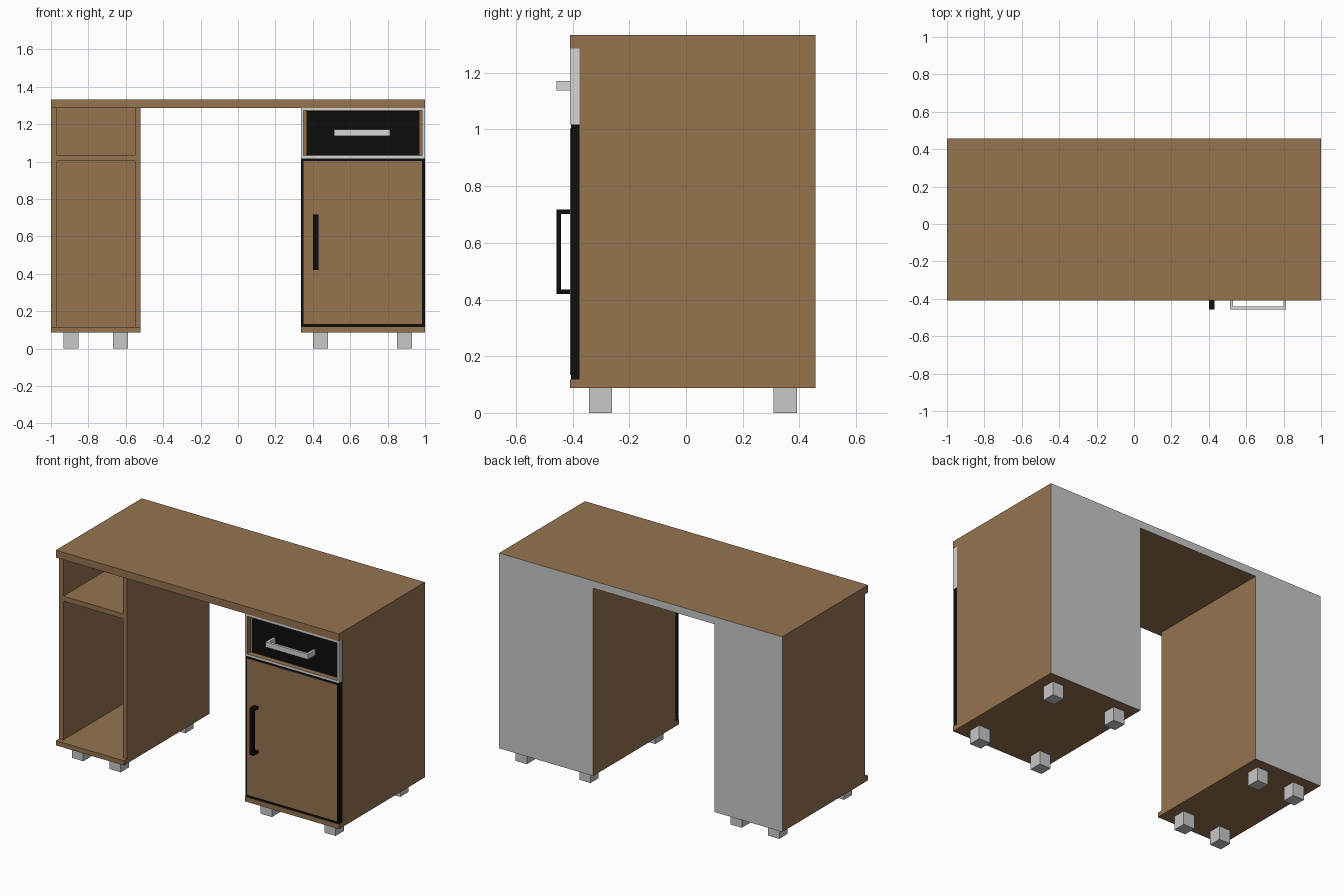
import bpy

if "Cube" in bpy.data.objects:
    bpy.data.objects.remove(bpy.data.objects["Cube"])


def material(name, rgb):
    m = bpy.data.materials.new(name)
    m.diffuse_color = (*rgb, 1)
    m.use_nodes = True
    m.node_tree.nodes["Principled BSDF"].inputs["Base Color"].default_value = m.diffuse_color
    return m


WOOD = material("wood brown", (0.30, 0.172, 0.078))
GREY = material("light grey", (0.58, 0.58, 0.58))
SILVER = material("pale silver", (0.68, 0.68, 0.68))
BLACK = material("black", (0.004, 0.004, 0.004))

FRONT, BODY, BACK = -0.409, -0.376, 0.457
BASE, FLOOR, UNDER, TOP = 0.087, 0.117, 1.286, 1.333
T = 0.03          # board thickness


def box(name, x, y, z, mat, grey_back=False):
    verts = [(a, b, c) for a in x for b in y for c in z]
    faces = [(0, 1, 3, 2), (4, 6, 7, 5), (0, 4, 5, 1),
             (2, 3, 7, 6), (0, 2, 6, 4), (1, 5, 7, 3)]
    me = bpy.data.meshes.new(name)
    me.from_pydata(verts, [], faces)
    me.update()
    me.materials.append(mat)
    if grey_back:
        me.materials.append(GREY)
        for p in me.polygons:
            if p.normal.y > 0.9:
                p.material_index = 1
    ob = bpy.data.objects.new(name, me)
    bpy.context.collection.objects.link(ob)
    return ob


# desktop, with a grey rear edge
box("desktop", (-1, 1), (FRONT, BACK), (UNDER, TOP), WOOD, True)

# two pedestals made of boards, each on four block feet
for side, x0, x1, feet_x in (("left", -1, -0.52, (-0.893, -0.628)),
                             ("right", 0.336, 1, (0.44, 0.89))):
    box(side + "_bottom_board", (x0, x1), (FRONT, BACK), (BASE, FLOOR), WOOD, True)
    box(side + "_outer_board", (x0, x0 + T), (BODY, BACK), (FLOOR, UNDER), WOOD, True)
    box(side + "_inner_board", (x1 - T, x1), (BODY, BACK), (FLOOR, UNDER), WOOD, True)
    box(side + "_back_board", (x0 + T, x1 - T), (BACK - 0.015, BACK), (FLOOR, UNDER), WOOD, True)
    box(side + "_shelf", (x0 + T, x1 - T), (BODY, BACK - 0.015), (1.003, 1.035), WOOD)
    for fx in feet_x:
        for fy in (-0.302, 0.35):
            box(side + "_foot", (fx - 0.04, fx + 0.04), (fy - 0.041, fy + 0.041), (0, BASE), GREY)

# door: black slab with a wooden face plate
DX0, DX1 = 0.336, 0.999
box("door_slab", (DX0, DX1), (FRONT + 0.003, BODY), (FLOOR, 1.018), BLACK)
box("door_face", (DX0 + 0.013, DX1 - 0.014), (FRONT, FRONT + 0.003), (0.133, 1.004), WOOD)

# drawer: silver rim around a recessed black front
box("drawer_front", (DX0 + T, 1 - T), (BODY - 0.004, BODY + 0.012), (1.036, 1.27), BLACK)
z0, z1, r = 1.018, UNDER, 0.014
rim = (FRONT, BODY)
bars = [box("drawer_rim_bottom", (DX0, DX1), rim, (z0, z0 + r), SILVER),
        box("drawer_rim_top", (DX0, DX1), rim, (z1 - r, z1), SILVER),
        box("drawer_rim_left", (DX0, DX0 + r), rim, (z0 + r, z1 - r), SILVER),
        box("drawer_rim_right", (DX1 - r, DX1), rim, (z0 + r, z1 - r), SILVER)]
# the inward faces of the rim are wooden
for ob, (ax, sgn) in zip(bars, ((2, 1), (2, -1), (0, 1), (0, -1))):
    ob.data.materials.append(WOOD)
    for p in ob.data.polygons:
        if p.normal[ax] * sgn > 0.9:
            p.material_index = 1

# drawer handle: horizontal bracket
HY = -0.457
box("drawer_handle_bar", (0.514, 0.814), (HY, HY + 0.016), (1.138, 1.171), SILVER)
for x in (0.514, 0.798):
    box("drawer_handle_leg", (x, x + 0.016), (HY + 0.016, BODY - 0.004), (1.138, 1.171), SILVER)

# door handle: vertical bracket
box("door_handle_bar", (0.4, 0.43), (HY, HY + 0.016), (0.42, 0.718), BLACK)
for z in (0.42, 0.702):
    box("door_handle_leg", (0.4, 0.43), (HY + 0.016, FRONT), (z, z + 0.016), BLACK)
